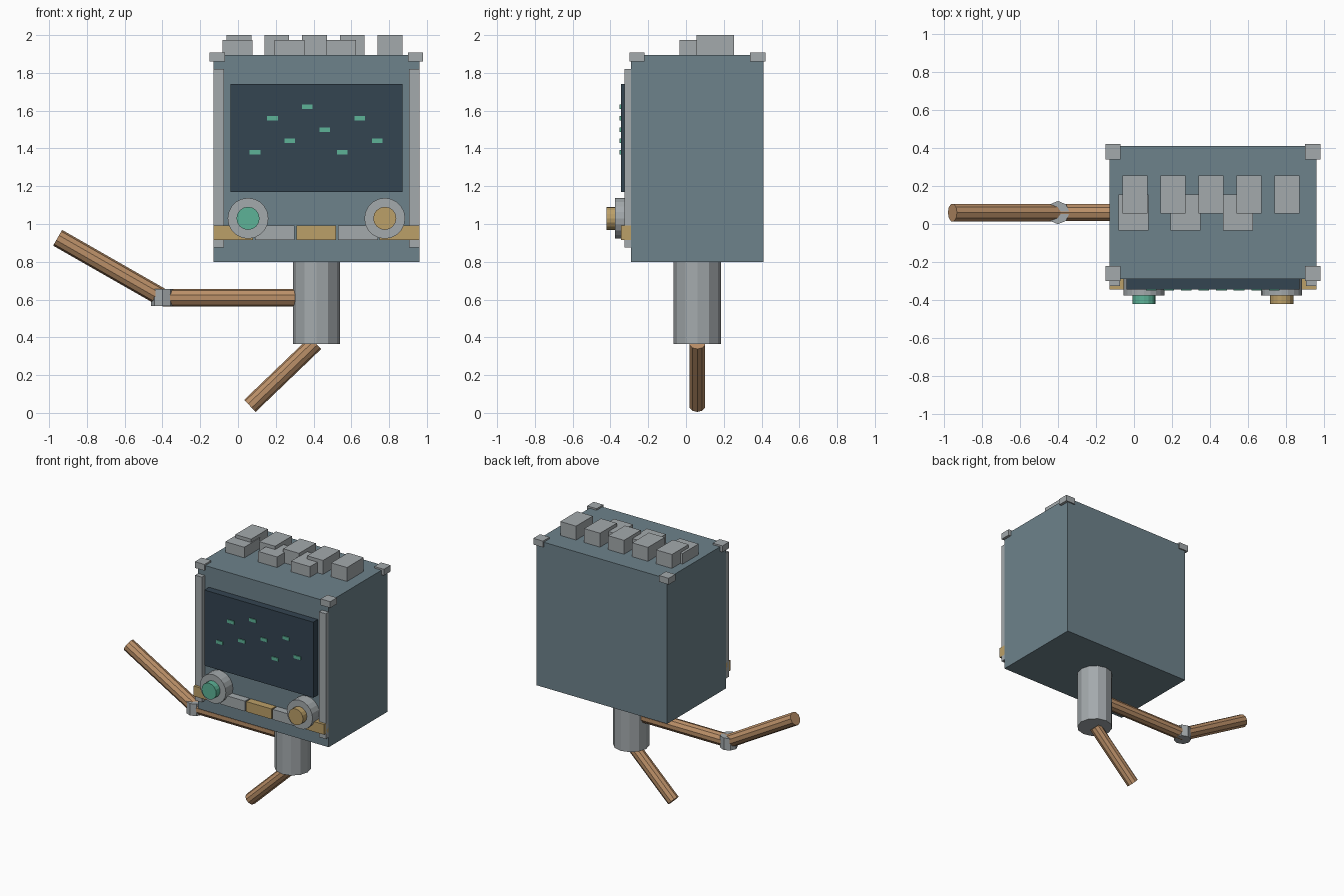
import bpy
from math import pi
from mathutils import Vector

cube = bpy.data.objects.get("Cube")
if cube:
    bpy.data.objects.remove(cube, do_unlink=True)


def material(name, rgb):
    m = bpy.data.materials.new(name)
    m.use_nodes = True
    m.diffuse_color = (*rgb, 1)
    m.node_tree.nodes["Principled BSDF"].inputs["Base Color"].default_value = (*rgb, 1)
    return m


slate = material("slate blue", (0.155, 0.225, 0.26))
grey = material("light grey", (0.37, 0.40, 0.415))
dark = material("dark navy", (0.034, 0.058, 0.083))
green = material("mint green", (0.11, 0.45, 0.31))
gold = material("brass", (0.50, 0.35, 0.14))
copper = material("copper brown", (0.50, 0.28, 0.14))


def finish(name, mat):
    ob = bpy.context.object
    ob.name = name
    ob.data.materials.append(mat)
    return ob


def box(name, mat, x, y, z):
    """Box from (low, high) ranges on each axis."""
    bpy.ops.mesh.primitive_cube_add(size=1, location=[(a + b) / 2 for a, b in (x, y, z)])
    ob = finish(name, mat)
    ob.scale = [b - a for a, b in (x, y, z)]
    return ob


def rod(name, mat, start, end, radius, sides):
    """Straight prism between two points."""
    a, b = Vector(start), Vector(end)
    bpy.ops.mesh.primitive_cylinder_add(vertices=sides, radius=radius,
                                        depth=(b - a).length, location=(a + b) / 2)
    ob = finish(name, mat)
    ob.rotation_euler = (b - a).to_track_quat("Z", "Y").to_euler()
    return ob


CX, CY = 0.415, 0.06      # centre line of the case and post
FRONT = -0.29

# Case and screen
box("case", slate, (CX - 0.545, CX + 0.545), (FRONT, 0.41), (0.80, 1.895))
box("screen", dark, (-0.04, 0.87), (-0.345, FRONT), (1.17, 1.74))

# Lit marks scattered over the screen
for i in range(8):
    x, z = 0.09 + i * 0.0925, 1.38 + (i * 3 % 5) * 0.06
    box("screen_mark", green, (x - 0.028, x + 0.028), (-0.351, -0.343), (z - 0.012, z + 0.012))

# Corner caps and front rails
for s in (-1, 1):
    x = CX + s * 0.525
    for y in (-0.26, 0.38):
        box("corner_cap", grey, (x - 0.04, x + 0.04), (y - 0.04, y + 0.04), (1.86, 1.907))
    x = CX + s * 0.517
    box("front_rail", grey, (x - 0.028, x + 0.028), (-0.325, FRONT), (0.875, 1.82))

# Segmented bumper strip
for i in range(5):
    x = CX + (i - 2) * 0.22
    box("bumper_segment", grey if i % 2 else gold,
        (x - 0.105, x + 0.105), (-0.345, FRONT), (0.915, 0.992))

# Dials
for x, mat in ((0.053, green), (0.777, gold)):
    rod("dial_base", grey, (x, FRONT, 1.03), (x, -0.375, 1.03), 0.108, 20)
    rod("dial_knob", mat, (x, -0.37, 1.03), (x, -0.422, 1.03), 0.061, 16)

# Blocks on the roof
for i in range(5):
    x = 0.005 + i * 0.2
    box("tall_roof_block", grey, (x - 0.066, x + 0.066), (0.055, 0.255), (1.89, 2.0))
for i in range(3):
    x = -0.002 + i * 0.274
    box("low_roof_block", grey, (x - 0.079, x + 0.079), (-0.035, 0.155), (1.89, 1.975))

# Post, leg and jointed arm
rod("post", grey, (CX, CY, 0.365), (CX, CY, 0.81), 0.125, 12)
rod("leg", copper, (0.063, CY, 0.037), (0.41, CY, 0.37), 0.044, 10)
elbow = (-0.40, CY, 0.61)
rod("lower_arm", copper, (CX - 0.05, CY, 0.61), elbow, 0.047, 10)
rod("upper_arm", copper, elbow, (-0.955, CY, 0.927), 0.048, 10)
rod("elbow_joint", grey, (-0.40, CY, 0.565), (-0.40, CY, 0.655), 0.061, 8)
